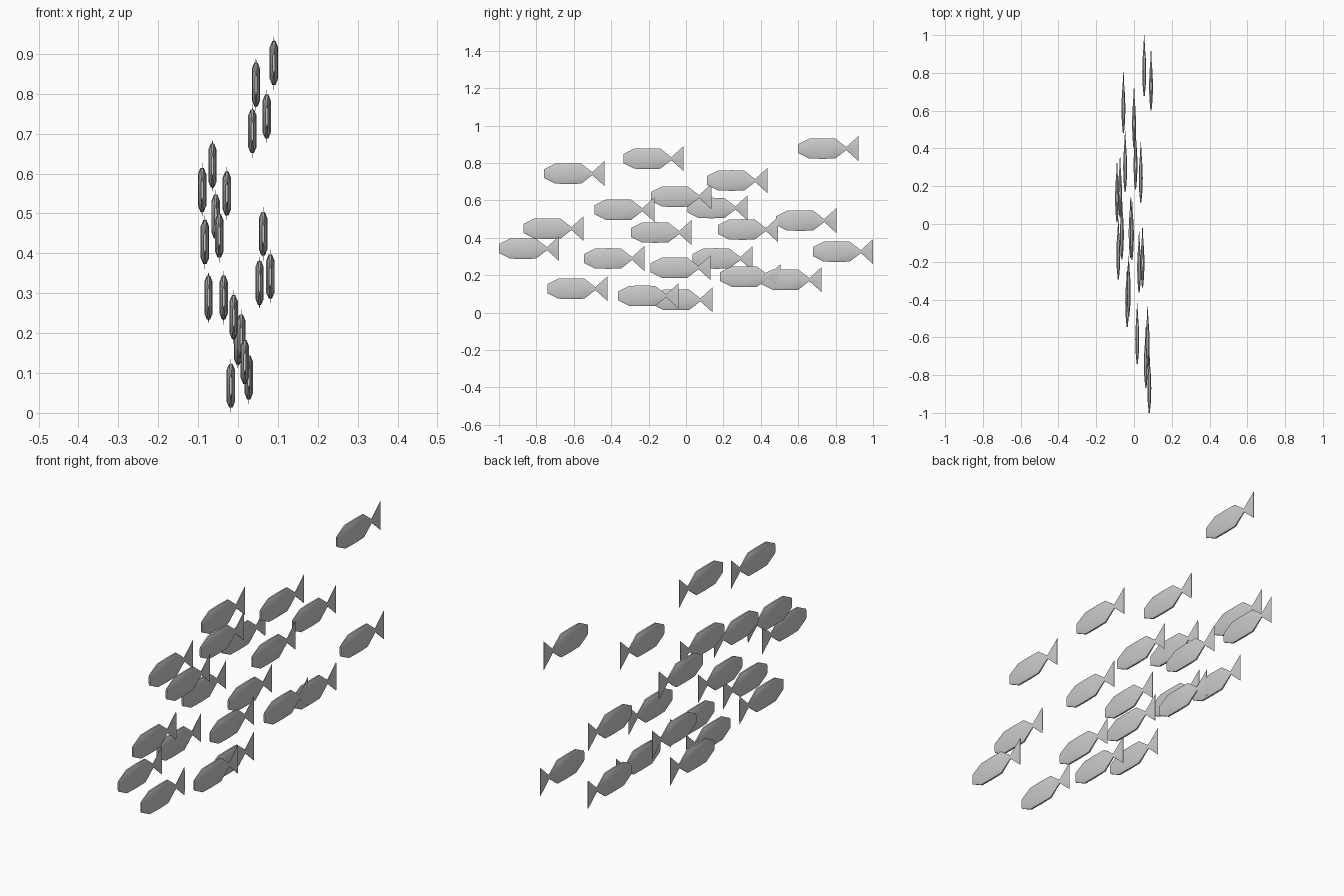
import bpy
import bmesh
import math

default_cube = bpy.data.objects.get("Cube")
if default_cube:
    bpy.data.objects.remove(default_cube, do_unlink=True)


def make_material(name, colour):
    material = bpy.data.materials.new(name)
    material.use_nodes = True
    material.diffuse_color = colour
    shader = next(n for n in material.node_tree.nodes if n.type == "BSDF_PRINCIPLED")
    shader.inputs["Base Color"].default_value = colour
    shader.inputs["Roughness"].default_value = 0.8
    return material


def cross_section(bm, y, half_width, half_height):
    """Ring of a tall, slim fish section with chamfered back and belly."""
    quarter = [(1.0, 0.0), (1.0, 0.72), (0.4, 1.0)]
    right_half = [(a, -b) for a, b in reversed(quarter[1:])] + quarter
    left_half = [(-a, b) for a, b in reversed(right_half)]
    return [bm.verts.new((a * half_width, y, b * half_height))
            for a, b in right_half + left_half]


def build_fish_mesh(stations, material):
    """Loft the body and tail fin from nose to tail."""
    bm = bmesh.new()
    rings = [cross_section(bm, *station) for station in stations]
    for front, back in zip(rings, rings[1:]):
        count = len(front)
        for i in range(count):
            j = (i + 1) % count
            bm.faces.new((front[i], front[j], back[j], back[i]))
    bm.faces.new(rings[0])
    bm.faces.new(rings[-1])
    bmesh.ops.recalc_face_normals(bm, faces=bm.faces)
    mesh = bpy.data.meshes.new("fish_mesh")
    bm.to_mesh(mesh)
    bm.free()
    mesh.materials.append(material)
    return mesh


# Fish outline: distance from nose, half width, half height
STATIONS = [
    (0.0, 0.003, 0.024),
    (0.06, 0.0085, 0.054),
    (0.13, 0.0105, 0.055),
    (0.197, 0.0085, 0.054),
    (0.257, 0.004, 0.008),
    (0.322, 0.001, 0.067),
]

# Nose position of each fish in the school
SCHOOL = [
    (0.09, 0.6, 0.877), (0.045, -0.335, 0.823), (0.072, -0.758, 0.743),
    (0.036, 0.113, 0.706), (-0.064, -0.187, 0.62), (-0.09, 0.007, 0.559),
    (-0.028, -0.49, 0.55), (-0.056, 0.482, 0.492), (0.063, -0.869, 0.449),
    (-0.047, 0.17, 0.444), (-0.083, -0.293, 0.428), (0.081, -1.0, 0.342),
    (0.054, 0.678, 0.326), (-0.036, -0.545, 0.289), (-0.074, 0.034, 0.289),
    (-0.011, -0.19, 0.24), (0.008, 0.183, 0.192), (0.0, 0.403, 0.176),
    (0.017, -0.741, 0.128), (0.027, -0.363, 0.089), (-0.018, -0.18, 0.068),
]

grey = make_material("fish_grey", (0.6, 0.6, 0.6, 1.0))
fish_mesh = build_fish_mesh(STATIONS, grey)

# Place the school
bpy.ops.object.select_all(action="DESELECT")
for number, nose in enumerate(SCHOOL, start=1):
    fish = bpy.data.objects.new(f"fish_{number}", fish_mesh)
    fish.location = nose
    bpy.context.collection.objects.link(fish)

# Soft shading over the body, shared by every fish
fish.select_set(True)
bpy.context.view_layer.objects.active = fish
bpy.ops.object.shade_smooth_by_angle(angle=math.radians(60))
